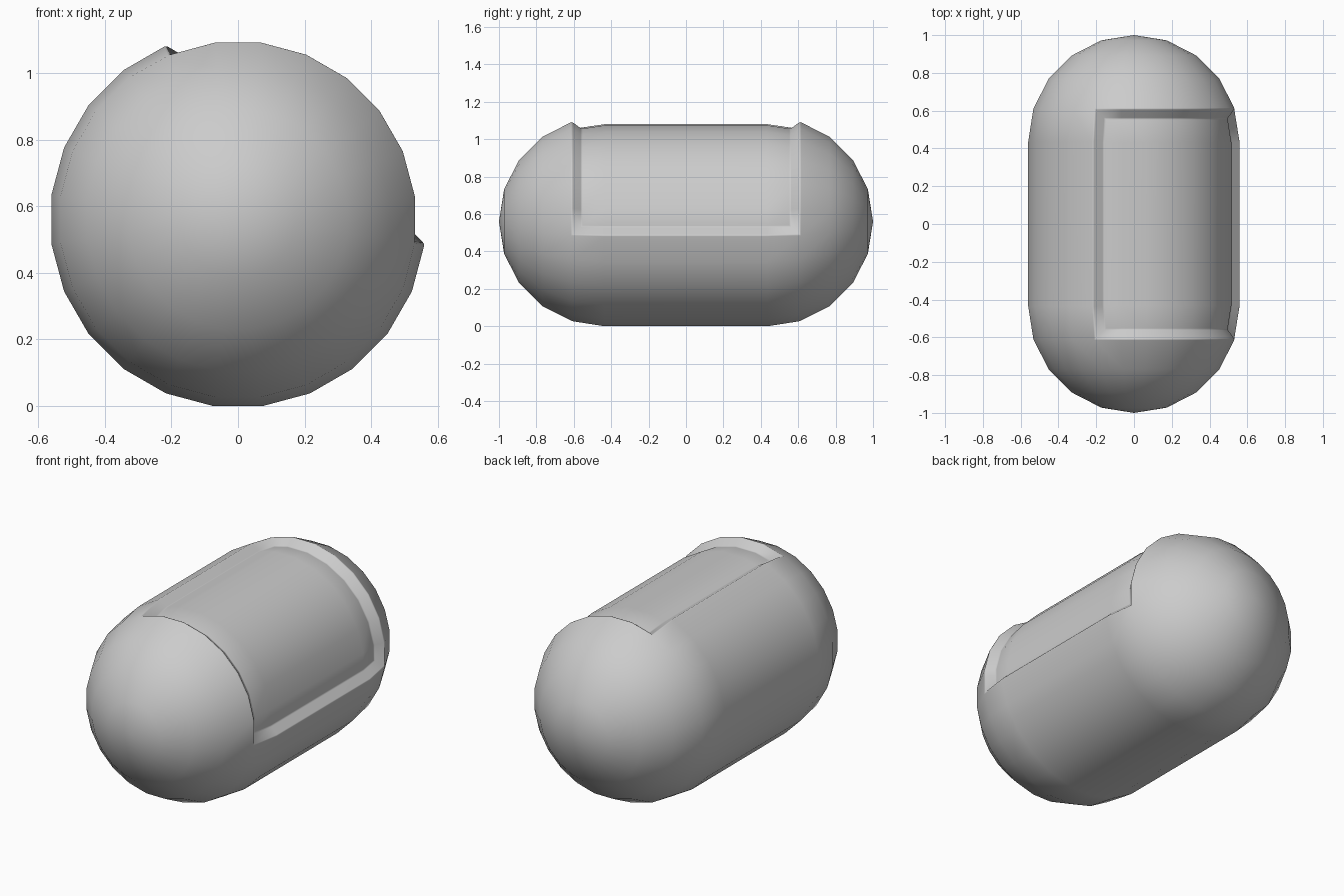
import bpy, bmesh
from math import sin, cos, radians

if "Cube" in bpy.data.objects:
    bpy.data.objects.remove(bpy.data.objects["Cube"])

R, HALF, CZ = 0.565, 0.435, 0.56      # capsule radius, half straight length, axis height
SEGS, RINGS = 24, 5

bm = bmesh.new()

# Capsule profile (y, radius) swept round the y axis
arc = [(HALF + R * sin(radians(90 * i / RINGS)), R * cos(radians(90 * i / RINGS)))
       for i in range(RINGS)]
profile = [(-y, r) for y, r in reversed(arc)] + arc
rings = []
for y, r in profile:
    angles = [radians(-7.5 + 360 / SEGS * k) for k in range(SEGS)]
    rings.append([bm.verts.new((r * cos(a), y, CZ + r * sin(a))) for a in angles])

window = []
for i in range(len(rings) - 1):
    for k in range(SEGS):
        n = (k + 1) % SEGS
        f = bm.faces.new((rings[i][k], rings[i + 1][k], rings[i + 1][n], rings[i][n]))
        # Window: eight sides, the straight part and the first ring of each dome
        if k < 8 and RINGS - 2 <= i <= RINGS:
            window.append(f)

# Dome tips
for ring, y in ((rings[0], -HALF - R), (rings[-1], HALF + R)):
    tip = bm.verts.new((0, y, CZ))
    for k in range(SEGS):
        bm.faces.new((tip, ring[k], ring[(k + 1) % SEGS]))
bmesh.ops.recalc_face_normals(bm, faces=bm.faces)

# Recessed window panel with sloping rim
rim = bmesh.ops.inset_region(bm, faces=window, thickness=0.045, depth=-0.045,
                             use_even_offset=True, use_boundary=True)["faces"]
rim_set = set(rim)
edges = [e for e in {e for f in rim for e in f.edges}
         if sum(f in rim_set for f in e.link_faces) == 1]
bmesh.ops.bevel(bm, geom=edges, offset=0.006, segments=2, profile=0.5,
                affect='EDGES', clamp_overlap=True)
for f in bm.faces:
    f.smooth = True

mesh = bpy.data.meshes.new("capsule_body")
bm.to_mesh(mesh)
bm.free()
body = bpy.data.objects.new("capsule_body", mesh)
bpy.context.collection.objects.link(body)

# Keep large faces clean next to the softened rim
wn = body.modifiers.new("weighted_normals", 'WEIGHTED_NORMAL')
wn.weight = 80
